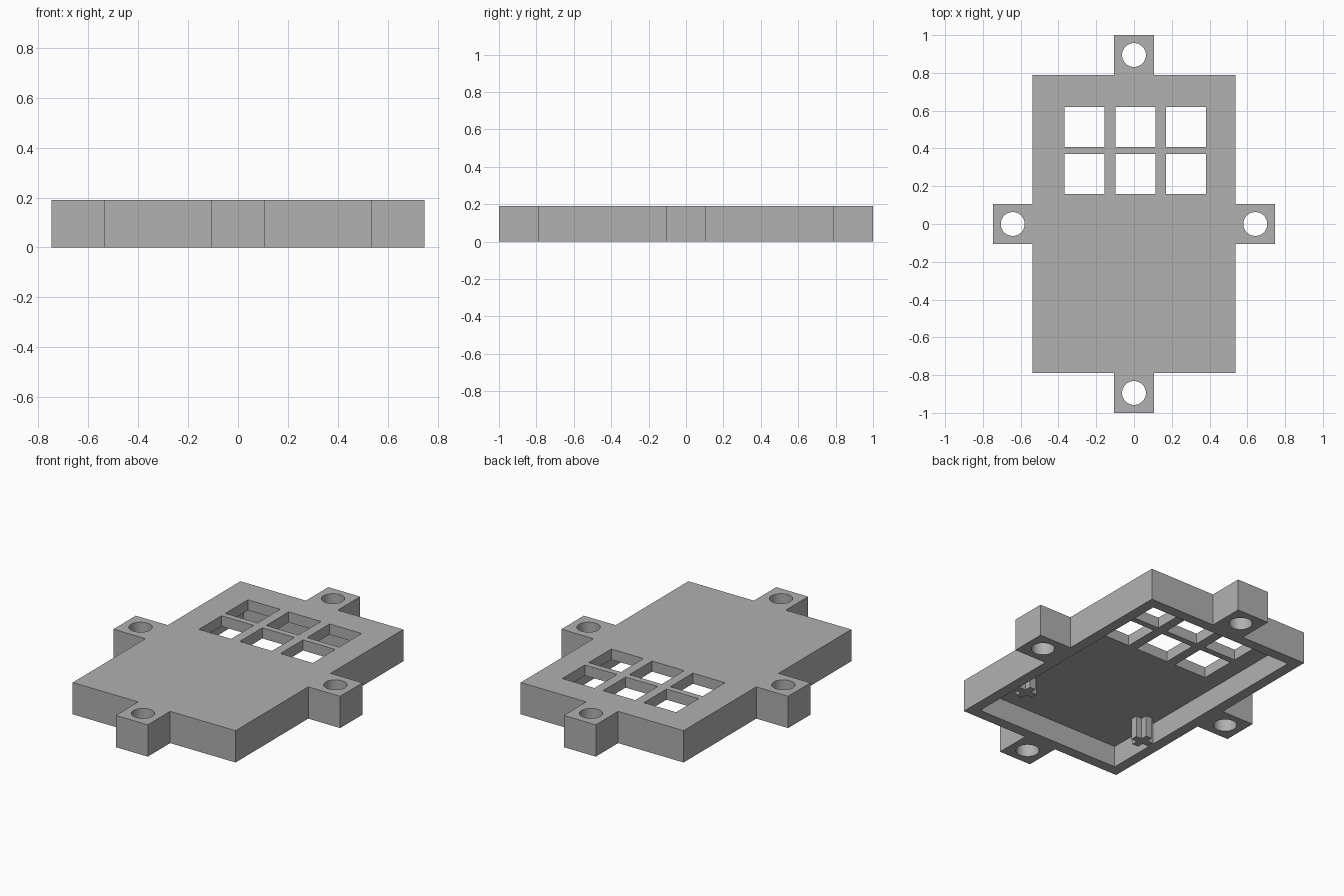
import bpy
import bmesh
import math

if "Cube" in bpy.data.objects:
    bpy.data.objects.remove(bpy.data.objects["Cube"])

MM = 2 / 95                      # design unit: the plate is 95 units long
HEIGHT, WALL = 9 * MM, 3 * MM
HALF_W, HALF_L = 25.5 * MM, 37.5 * MM
TAB = 10 * MM
CEILING = HEIGHT - WALL

grey = bpy.data.materials.new("plain grey")
grey.use_nodes = True
grey.diffuse_color = (0.44, 0.44, 0.44, 1)
grey.node_tree.nodes["Principled BSDF"].inputs["Base Color"].default_value = grey.diffuse_color


def prism(name, outline, z0, z1):
    """Extrude a closed counter-clockwise outline from z0 to z1."""
    bm = bmesh.new()
    base = bm.faces.new([bm.verts.new((x, y, z0)) for x, y in outline])
    top = bmesh.ops.extrude_face_region(bm, geom=[base])["geom"]
    verts = [v for v in top if isinstance(v, bmesh.types.BMVert)]
    bmesh.ops.translate(bm, verts=verts, vec=(0, 0, z1 - z0))
    bmesh.ops.recalc_face_normals(bm, faces=bm.faces)
    mesh = bpy.data.meshes.new(name)
    bm.to_mesh(mesh)
    bm.free()
    mesh.materials.append(grey)
    obj = bpy.data.objects.new(name, mesh)
    bpy.context.collection.objects.link(obj)
    return obj


def rect(cx, cy, hx, hy):
    return [(cx - hx, cy - hy), (cx + hx, cy - hy), (cx + hx, cy + hy), (cx - hx, cy + hy)]


def circle(cx, cy, r, n=48):
    steps = [math.tau * i / n for i in range(n)]
    return [(cx + r * math.cos(a), cy + r * math.sin(a)) for a in steps]


def quarter_turns(corner):
    """Repeat first-quadrant points around all four quadrants by mirroring."""
    pts = []
    for sx, sy in ((1, 1), (-1, 1), (-1, -1), (1, -1)):
        order = corner if sx * sy > 0 else corner[::-1]
        pts += [(sx * x, sy * y) for x, y in order]
    return pts


def cut(target, cutter):
    mod = target.modifiers.new("cut", 'BOOLEAN')
    mod.operation, mod.solver, mod.object = 'DIFFERENCE', 'EXACT', cutter
    bpy.ops.object.select_all(action='DESELECT')
    bpy.context.view_layer.objects.active = target
    target.select_set(True)
    bpy.ops.object.modifier_apply(modifier=mod.name)
    bpy.data.objects.remove(cutter)


# Cover with one mounting tab on each side
half_tab = TAB / 2
cover = prism("cover", quarter_turns([
    (HALF_W + TAB, half_tab), (HALF_W, half_tab), (HALF_W, HALF_L),
    (half_tab, HALF_L), (half_tab, HALF_L + TAB)]), 0, HEIGHT)

# Hollow underside
cut(cover, prism("cavity_cutter", rect(0, 0, HALF_W - WALL, HALF_L - WALL), -0.1, CEILING))

# Two rows of three square windows
for x in (-0.262, 0.007, 0.276):
    for y in (0.264, 0.513):
        cut(cover, prism("window_cutter", rect(x, y, 0.106, 0.106), CEILING - 0.05, HEIGHT + 0.1))

# Screw holes through the tabs
tab_x, tab_y = HALF_W + half_tab, HALF_L + half_tab
for x, y in ((tab_x, 0), (-tab_x, 0), (0, tab_y), (0, -tab_y)):
    cut(cover, prism("hole_cutter", circle(x, y, 3 * MM), -0.1, HEIGHT + 0.1))
bpy.ops.object.shade_smooth_by_angle(angle=math.radians(30))

# Cross-shaped support posts under the ceiling
ARM, RIB = 0.058, 0.02
cross = quarter_turns([(ARM, RIB), (RIB, RIB), (RIB, ARM)])
for side, cx in (("left", 0.41), ("right", -0.41)):
    prism(side + "_post", [(cx + x, y - 0.42) for x, y in cross], 0, CEILING + 0.01)
